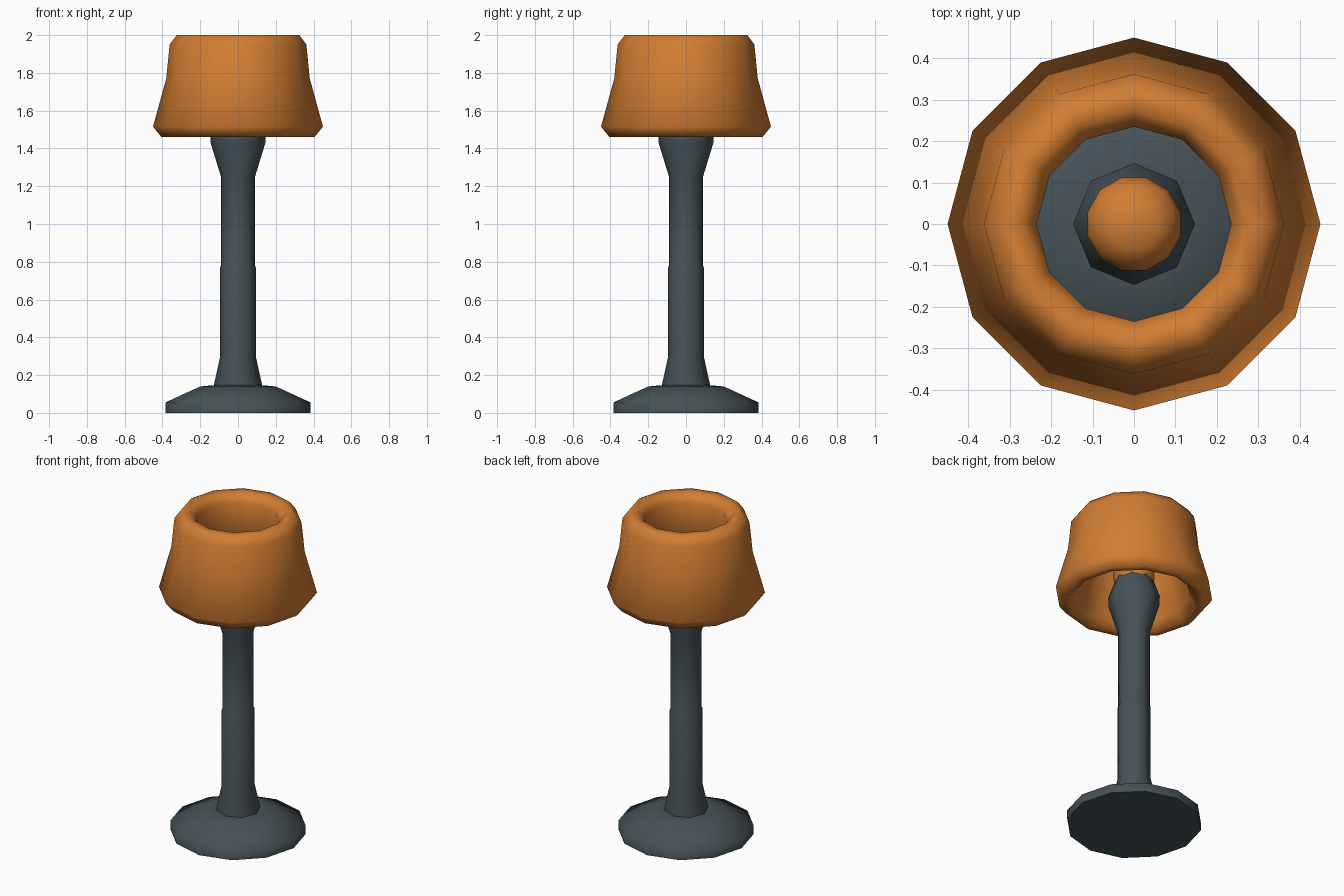
import bpy, bmesh, math

if "Cube" in bpy.data.objects:
    bpy.data.objects.remove(bpy.data.objects["Cube"])


def material(name, rgb):
    m = bpy.data.materials.new(name)
    m.diffuse_color = (*rgb, 1)
    m.use_nodes = True
    m.node_tree.nodes["Principled BSDF"].inputs["Base Color"].default_value = m.diffuse_color
    return m


slate = material("dark slate", (0.062, 0.085, 0.097))
orange = material("warm orange", (0.64, 0.205, 0.032))


def lathe(name, profile, sides, mat, turn=0.0, closed=False, angle=60):
    """Spin a (radius, z) profile about z; open profiles get end caps."""
    bm = bmesh.new()
    rings = []
    for r, z in profile:
        rings.append([bm.verts.new((r * math.cos(turn + i * math.tau / sides),
                                    r * math.sin(turn + i * math.tau / sides), z))
                      for i in range(sides)])
    pairs = list(zip(rings, rings[1:]))
    if closed:
        pairs.append((rings[-1], rings[0]))
    else:
        bm.faces.new(rings[0])
        bm.faces.new(rings[-1])
    for a, b in pairs:
        for i in range(sides):
            j = (i + 1) % sides
            bm.faces.new((a[i], a[j], b[j], b[i]))
    bmesh.ops.recalc_face_normals(bm, faces=bm.faces)
    me = bpy.data.meshes.new(name)
    bm.to_mesh(me)
    bm.free()
    me.materials.append(mat)
    ob = bpy.data.objects.new(name, me)
    bpy.context.collection.objects.link(ob)
    bpy.ops.object.select_all(action='DESELECT')
    ob.select_set(True)
    bpy.context.view_layer.objects.active = ob
    bpy.ops.object.shade_smooth_by_angle(angle=math.radians(angle))
    return ob


# Round foot
lathe("base", [(0.385, 0), (0.385, 0.055), (0.2, 0.14), (0.12, 0.147)], 12, slate, angle=75)

# Octagonal pole, flared at both ends, with the bulb socket on top
lathe("pole", [(0.127, 0.13), (0.127, 0.15), (0.094, 0.3), (0.094, 0.77), (0.09, 0.78),
               (0.09, 1.25), (0.145, 1.43), (0.147, 1.49), (0.11, 1.595)], 8, slate)

# Bulb
lathe("bulb", [(0.10, 1.57), (0.116, 1.6), (0.116, 1.7), (0.103, 1.75), (0.06, 1.785)],
      12, orange, turn=math.radians(15))

# Thick hollow shade: outside going up, then inside going down
lathe("shade", [(0.405, 1.46), (0.45, 1.515), (0.38, 1.77), (0.362, 1.95), (0.325, 2.0),
                (0.272, 2.0), (0.235, 1.95), (0.255, 1.77), (0.325, 1.515), (0.37, 1.46)],
      12, orange, closed=True, angle=75)
